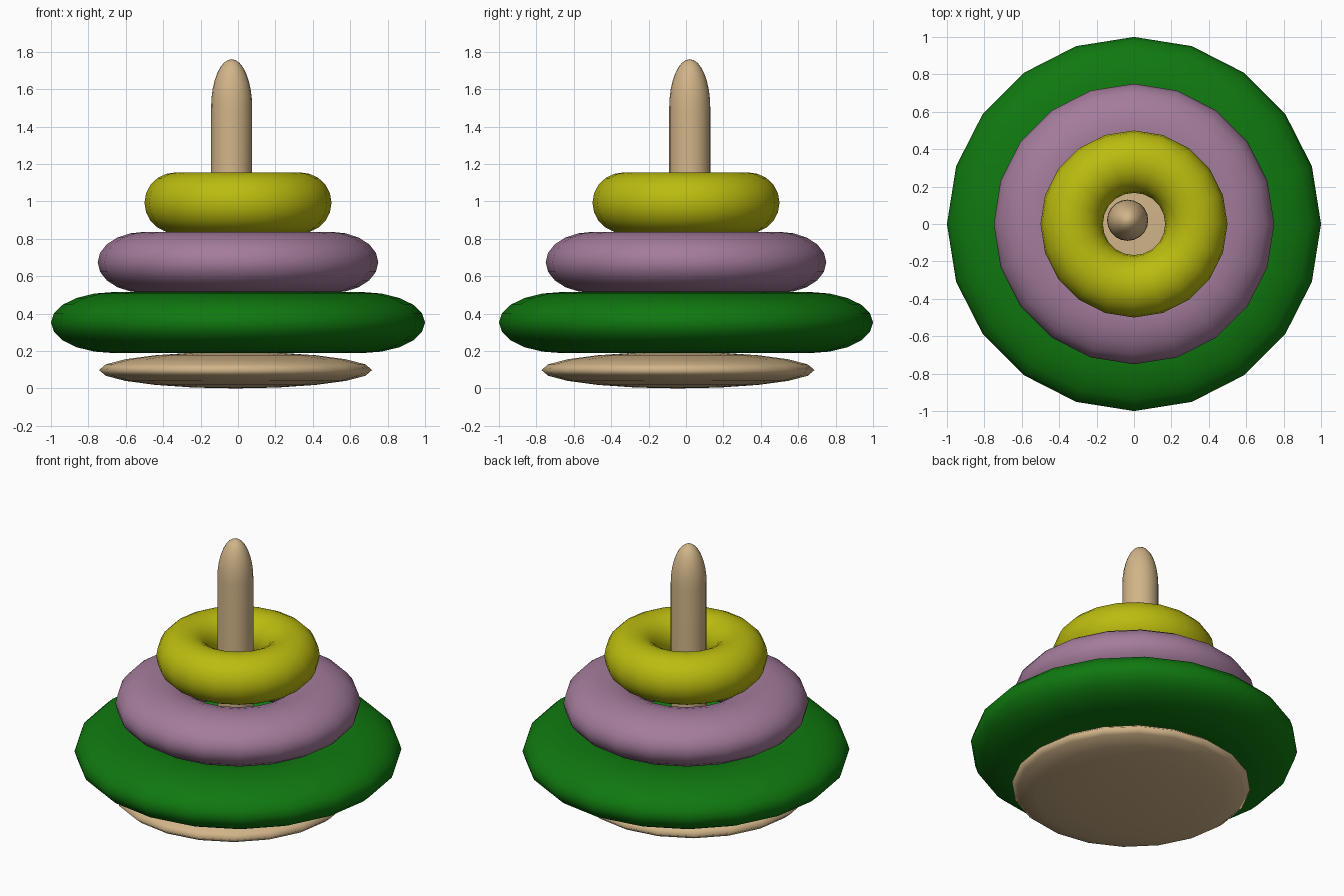
import bpy, bmesh
from math import cos, sin, pi

if "Cube" in bpy.data.objects:
    bpy.data.objects.remove(bpy.data.objects["Cube"])

SIDES = 20


def material(name, rgb):
    m = bpy.data.materials.new(name)
    m.diffuse_color = (*rgb, 1)
    m.use_nodes = True
    m.node_tree.nodes["Principled BSDF"].inputs["Base Color"].default_value = m.diffuse_color
    return m


wood = material("wood", (0.64, 0.46, 0.25))
green = material("green", (0.005, 0.19, 0.005))
purple = material("purple", (0.37, 0.20, 0.33))
yellow = material("yellow", (0.50, 0.50, 0.005))


def finish(name, mat):
    ob = bpy.context.object
    ob.name = ob.data.name = name
    ob.data.materials.append(mat)
    bpy.ops.object.transform_apply(location=False, rotation=False, scale=True)
    bpy.ops.object.shade_smooth()
    return ob


# Base: flattened ball, slightly off centre
bpy.ops.mesh.primitive_uv_sphere_add(segments=SIDES, ring_count=10, radius=1,
                                     location=(-0.013, -0.043, 0.098))
bpy.context.object.scale = (0.73, 0.73, 0.098)
finish("base", wood)

# Rings: one doughnut, widened for the lower ones
for name, outer, z, mat in (("large_ring", 1.0, 0.352, green),
                            ("middle_ring", 0.75, 0.674, purple),
                            ("small_ring", 0.5, 0.992, yellow)):
    bpy.ops.mesh.primitive_torus_add(major_segments=SIDES, minor_segments=20,
                                     major_radius=2 / 3, minor_radius=1 / 3,
                                     location=(0, 0, z))
    bpy.context.object.scale = (outer, outer, 0.163 * 3)
    finish(name, mat)

# Peg: straight post with a stretched dome on top
RADIUS, BOTTOM, SHOULDER, TOP = 0.11, 0.1, 1.5, 1.76
profile = [(RADIUS, BOTTOM)]
profile += [(RADIUS * cos(i * pi / 16), SHOULDER + (TOP - SHOULDER) * sin(i * pi / 16))
            for i in range(8)]
bm = bmesh.new()
loops = [[bm.verts.new((r * cos(2 * pi * k / SIDES), r * sin(2 * pi * k / SIDES), z))
          for k in range(SIDES)] for r, z in profile]
tip = bm.verts.new((0, 0, TOP))
for k in range(SIDES):
    n = (k + 1) % SIDES
    for a, b in zip(loops, loops[1:]):
        bm.faces.new((a[k], a[n], b[n], b[k]))
    bm.faces.new((loops[-1][k], loops[-1][n], tip))
bm.faces.new(loops[0][::-1])
mesh = bpy.data.meshes.new("peg")
bm.to_mesh(mesh)
bm.free()
peg = bpy.data.objects.new("peg", mesh)
peg.location = (-0.034, 0.02, 0)
bpy.context.collection.objects.link(peg)
mesh.materials.append(wood)
for p in mesh.polygons:
    p.use_smooth = len(p.vertices) < 5
